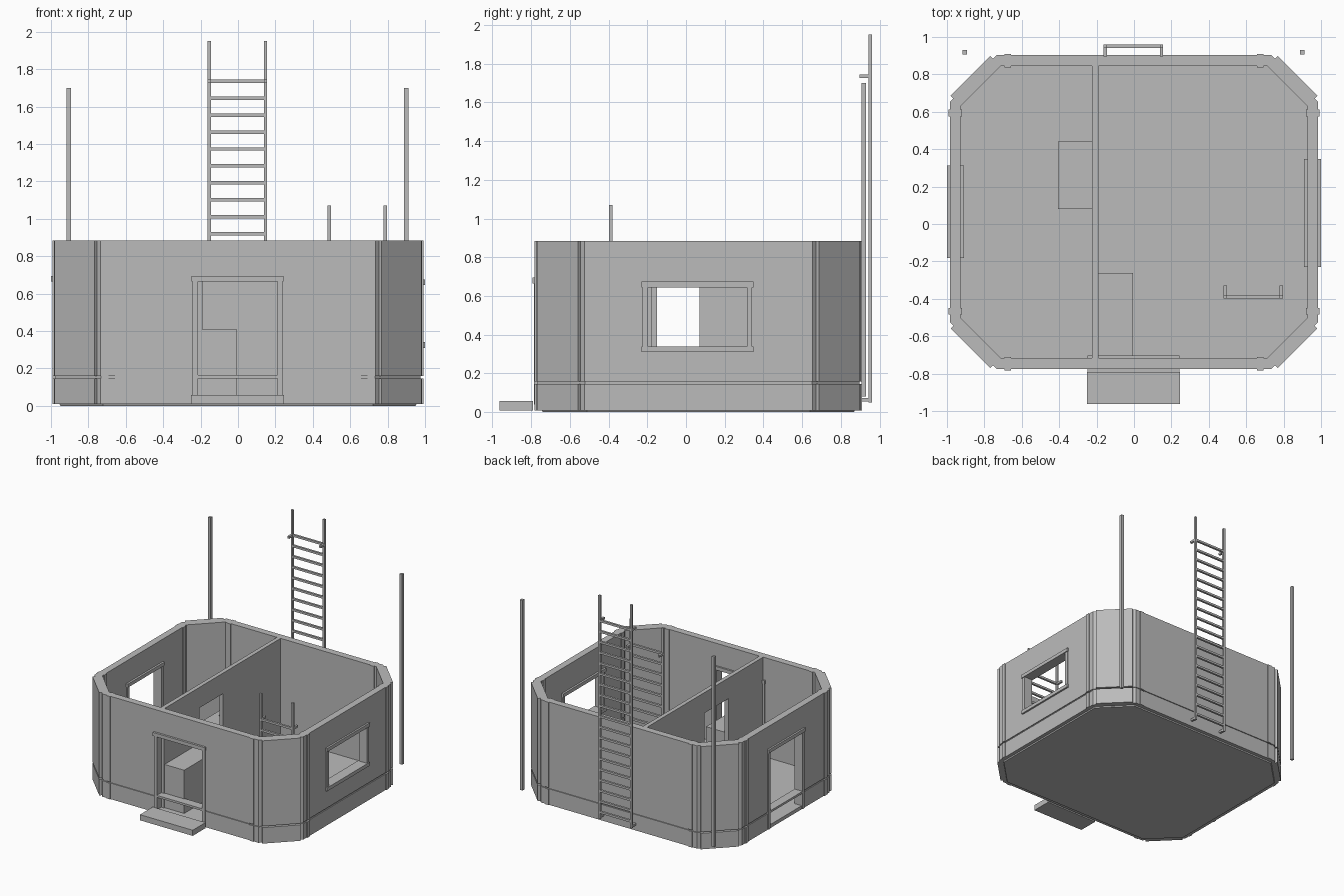
import bpy, bmesh, math
from mathutils import Matrix, Vector

cube = bpy.data.objects.get("Cube")
if cube:
    bpy.data.objects.remove(cube)

grey = bpy.data.materials.new("plain_grey")
grey.use_nodes = True
COLOUR = (0.5, 0.5, 0.5, 1)
grey.diffuse_color = COLOUR
grey.node_tree.nodes["Principled BSDF"].inputs["Base Color"].default_value = COLOUR


def finish(name, bm):
    bmesh.ops.recalc_face_normals(bm, faces=bm.faces)
    mesh = bpy.data.meshes.new(name)
    bm.to_mesh(mesh)
    bm.free()
    mesh.materials.append(grey)
    obj = bpy.data.objects.new(name, mesh)
    bpy.context.scene.collection.objects.link(obj)
    return obj


def add_box(bm, x, y, z, turn=None):
    """Box from (low, high) pairs, optionally moved by a matrix."""
    size = [b - a for a, b in (x, y, z)]
    mid = [(a + b) / 2 for a, b in (x, y, z)]
    m = Matrix.Translation(mid) @ Matrix.Diagonal((*size, 1))
    bmesh.ops.create_cube(bm, size=1, matrix=turn @ m if turn else m)


def box(name, x, y, z):
    bm = bmesh.new()
    add_box(bm, x, y, z)
    return finish(name, bm)


def cut(obj, boxes):
    """Cut box-shaped openings and remove the cutters."""
    for b in boxes:
        cutter = box("cutter", *b)
        cutter.hide_render = True
        mod = obj.modifiers.new("opening", 'BOOLEAN')
        mod.object, mod.solver = cutter, 'EXACT'
        bpy.context.view_layer.update()
        graph = bpy.context.evaluated_depsgraph_get()
        mesh = bpy.data.meshes.new_from_object(obj.evaluated_get(graph))
        obj.modifiers.clear()
        obj.data = mesh
        bpy.data.objects.remove(cutter)


# Plan of the building: a rectangle with cut corners
HX, FRONT, BACK, CUT, TOP = 0.985, -0.775, 0.903, 0.25, 0.885
MID = (FRONT + BACK) / 2
HY = (BACK - FRONT) / 2
GROOVE = (0.146, 0.158)
FLOOR = 0.04


def octagon(bm, z, inset):
    a, b, c = HX - inset, HY - inset, CUT - 0.586 * inset
    pts = [(a - c, -b), (a, c - b), (a, b - c), (a - c, b),
           (c - a, b), (-a, b - c), (-a, c - b), (c - a, -b)]
    return [bm.verts.new((x, y + MID, z)) for x, y in pts]


def loft(name, sections, closed):
    bm = bmesh.new()
    rings = [octagon(bm, z, inset) for z, inset in sections]
    pairs = list(zip(rings, rings[1:]))
    if closed:
        pairs.append((rings[-1], rings[0]))
    else:
        bm.faces.new(rings[0])
        bm.faces.new(rings[-1])
    for lo, hi in pairs:
        for i in range(8):
            j = (i + 1) % 8
            bm.faces.new((lo[i], lo[j], hi[j], hi[i]))
    return finish(name, bm)


# Outer wall with a shallow groove, and the floor
g0, g1 = GROOVE
wall = loft("outer_wall", [(0.01, 0), (g0, 0), (g0, 0.008), (g1, 0.008), (g1, 0),
                           (TOP, 0), (TOP, 0.058), (0.01, 0.058)], True)
loft("floor_slab", [(0, 0.035), (0.012, 0.03), (0.012, 0.05), (FLOOR, 0.05)], False)

cut(wall, [((-0.215, 0.21), (-0.9, -0.6), (FLOOR, 0.665)),
           ((-1.1, -0.8), (-0.15, 0.28), (FLOOR, 0.665)),
           ((0.8, 1.1), (-0.197, 0.315), (0.34, 0.645))])

# Partition with an inner doorway
partition = box("partition_wall", (-0.225, -0.19), (FRONT + 0.05, BACK - 0.05), (FLOOR - 0.01, TOP))
cut(partition, [((-0.4, 0), (-0.25, 0.07), (FLOOR, 0.71))])

# Raised corner panels and narrow strips, both broken at the groove
panels, strips = bmesh.new(), bmesh.new()
for z in ((0.01, g0), (g1, TOP)):
    for sx in (-1, 1):
        for sy in (-1, 1):
            corner = Vector((sx * (HX - CUT / 2), MID + sy * (HY - CUT / 2), 0))
            turn = Matrix.Translation(corner) @ Matrix.Rotation(math.atan2(sy, sx), 4, 'Z')
            add_box(panels, (-0.03, 0.02), (-0.15, 0.15), z, turn)
            px, py = sx * 0.675, MID + sy * 0.53
            ey = MID + sy * HY
            for d in (-0.0, 0.058):
                ex = sx * (HX - d)
                add_box(strips, (ex - 0.007, ex + 0.007), (py - 0.018, py + 0.018), z)
                wy = ey - sy * d
                add_box(strips, (px - 0.018, px + 0.018), (wy - 0.007, wy + 0.007), z)
finish("corner_panels", panels)
finish("wall_strips", strips)


# Frames run through the wall; the head and sill are wider and stand out further
def frame(name, side, lo, hi, z0, z1, sill):
    w = 0.027
    bm = bmesh.new()
    if side == 0:
        deep, shallow = (FRONT - 0.018, FRONT + 0.073), (FRONT - 0.01, FRONT + 0.066)
    else:
        deep = sorted((side * 1.0, side * 0.91))
        shallow = sorted((side * 0.993, side * 0.918))

    def bar(along, across, z):
        add_box(bm, *((along, across) if side == 0 else (across, along)), z)

    bar((lo - w, lo), shallow, (z0, z1))
    bar((hi, hi + w), shallow, (z0, z1))
    bar((lo - w - 0.006, hi + w + 0.006), deep, (z1, z1 + 0.03))
    if sill:
        bar((lo - w - 0.006, hi + w + 0.006), deep, (z0 - 0.03, z0))
    else:
        bar((lo, hi), shallow, (0.146, 0.164))
    finish(name, bm)


frame("front_door_frame", 0, -0.215, 0.21, FLOOR, 0.665, False)
frame("right_door_frame", -1, -0.15, 0.28, 0.012, 0.665, False)
frame("left_window_frame", 1, -0.197, 0.315, 0.34, 0.645, True)

# Doorstep and furniture
box("doorstep", (-0.25, 0.247), (-0.962, FRONT - 0.015), (0.01, 0.058))
box("cabinet", (-0.19, -0.005), (-0.717, -0.262), (FLOOR, 0.408))
box("side_table", (-0.405, -0.225), (0.08, 0.44), (FLOOR, 0.41))
box("table_plate_narrow", (-0.352, -0.333), (0.245, 0.382), (0.41, 0.418))
box("table_plate_wide", (-0.312, -0.268), (0.245, 0.382), (0.41, 0.418))


# Ladders with mounting brackets
def ladder(name, cx, y, bracket_y, z0, z1, bracket_top):
    bm = bmesh.new()
    r = 0.009
    for sx in (-1, 1):
        x = cx + sx * 0.15
        add_box(bm, (x - r, x + r), (y - r, y + r), (z0, z1))
        for z in (z0 + 0.015, bracket_top):
            add_box(bm, (x - r, x + r), sorted((y, bracket_y)), (z - r, z + r))
    z = bracket_top
    while z > z0 + 0.01:
        add_box(bm, (cx - 0.15, cx + 0.15), (y - r, y + r), (z - r, z + r))
        z -= 0.0905
    finish(name, bm)


ladder("outer_ladder", -0.003, 0.951, 0.895, 0.05, 1.95, 1.735)
ladder("inner_ladder", 0.638, -0.389, -0.33, FLOOR, 1.07, 0.85)

# Corner poles
for side, x in (("right", -0.905), ("left", 0.9)):
    box(side + "_pole", (x - 0.012, x + 0.012), (0.906, 0.93), (0.08, 1.70))
